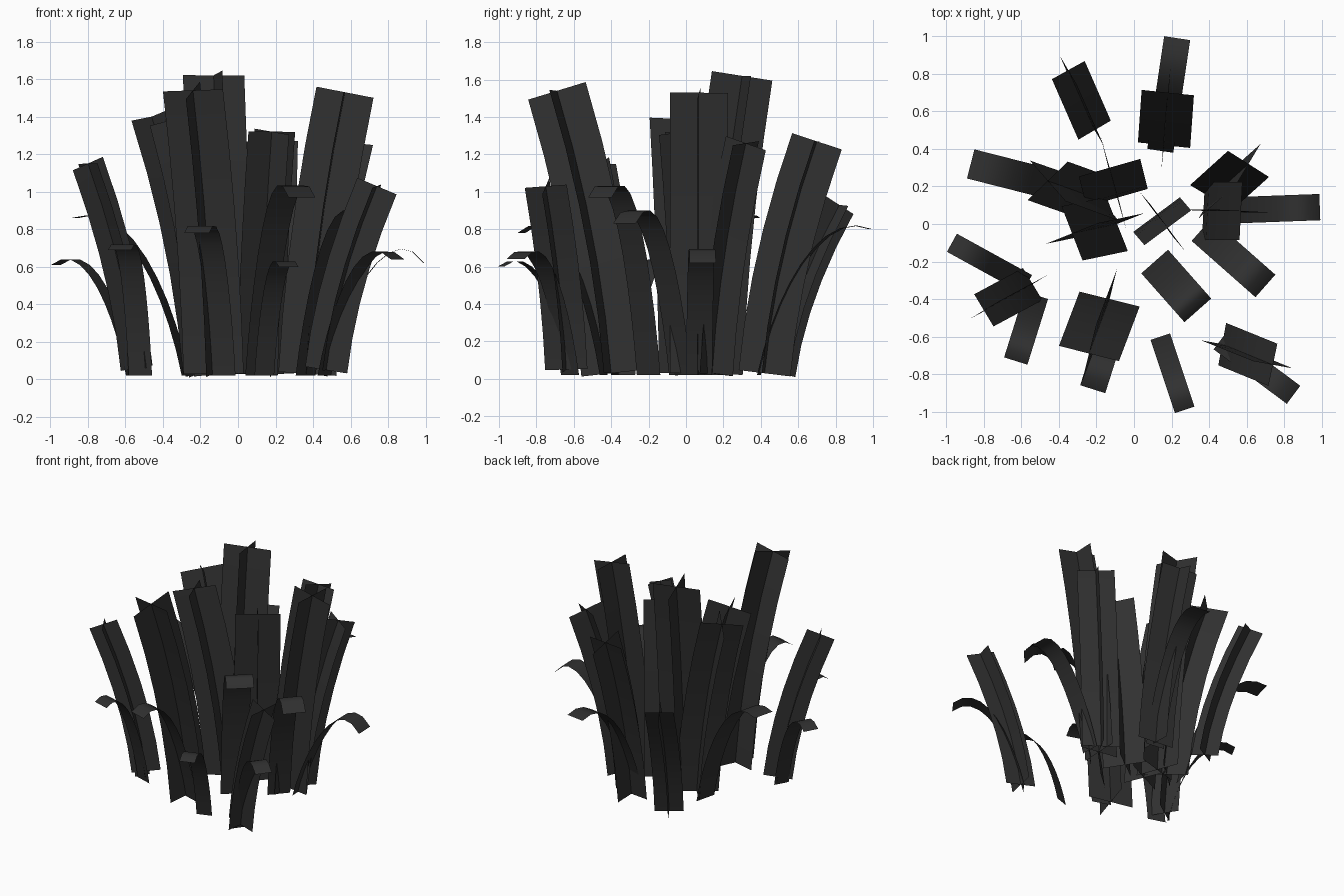
import bpy
from math import radians
from mathutils import Matrix, Vector

cube = bpy.data.objects.get("Cube")
if cube:
    bpy.data.objects.remove(cube, do_unlink=True)

# Single dark material
charcoal = bpy.data.materials.new("charcoal")
charcoal.use_nodes = True
charcoal.diffuse_color = (0.03, 0.03, 0.03, 1)
charcoal.node_tree.nodes["Principled BSDF"].inputs["Base Color"].default_value = (0.03, 0.03, 0.03, 1)


def bezier(points, t):
    # Repeated interpolation gives a curve of any degree
    while len(points) > 1:
        points = [a.lerp(b, t) for a, b in zip(points, points[1:])]
    return points[0]


def sweep(name, controls, width, steps, crossed, yaw=0):
    """Sweep a flat strip along a curve, with a second strip across it if asked."""
    path = [bezier(controls, i / steps) for i in range(steps + 1)]
    lean = controls[-1] - controls[0]
    level = Matrix.Rotation(radians(yaw), 3, "Z") @ Vector((-lean.y, lean.x, 0)).normalized()
    verts, faces = [], []
    for strip in range(2 if crossed else 1):
        first = len(verts)
        for i, p in enumerate(path):
            tangent = (path[min(i + 1, steps)] - path[max(i - 1, 0)]).normalized()
            across = (level - tangent * level.dot(tangent)).normalized()
            if strip:
                across = across.cross(tangent)
            verts += [p - across * width / 2, p, p + across * width / 2]
        for i in range(steps):
            for j in range(2):
                a = first + 3 * i + j
                faces.append((a, a + 1, a + 4, a + 3))
    mesh = bpy.data.meshes.new(name)
    mesh.from_pydata(verts, [], faces)
    mesh.materials.append(charcoal)
    for poly in mesh.polygons:
        poly.use_smooth = True
    obj = bpy.data.objects.new(name, mesh)
    bpy.context.collection.objects.link(obj)


def blade(name, base, top, width, yaw=0):
    a, b = Vector(base), Vector(top)
    middle = a.lerp(b, 0.2)
    middle.z = b.z / 2
    sweep(name, [a, middle, b], width, 5, True, yaw)


def leaf(name, base, tip, width, arch=1.3, reach=0.55):
    a, b = Vector((*base, 0.02)), Vector(tip)
    low, high = a.lerp(b, 0.15), a.lerp(b, reach)
    low.z, high.z = b.z * 0.55, b.z * arch
    sweep(name, [a, low, high, b], width, 10, False)


# Tall upright blades, each made of two crossed strips
blade("back_blade", (0.16, 0.42, 0.03), (0.18, 0.70, 1.27), 0.28, -2)
blade("back_right_blade", (-0.21, 0.50, 0.03), (-0.35, 0.82, 0.93), 0.20, 7)
blade("left_tall_blade", (0.37, 0.07, 0.03), (0.57, 0.07, 1.53), 0.31, -3)
blade("left_rear_blade", (0.41, 0.14, 0.03), (0.61, 0.32, 1.26), 0.26, 17)
blade("front_tall_blade", (-0.13, -0.40, 0.03), (-0.24, -0.69, 1.54), 0.33, 7)
blade("rear_tall_blade", (-0.09, 0.14, 0.03), (-0.13, 0.30, 1.62), 0.34, 2)
blade("centre_right_blade", (-0.09, 0.00, 0.03), (-0.33, -0.05, 1.39), 0.31, 10)
blade("right_rear_blade", (-0.18, 0.13, 0.03), (-0.46, 0.23, 1.40), 0.30, -29)
blade("right_front_blade", (-0.54, -0.32, 0.06), (-0.80, -0.46, 1.15), 0.20, 3)
blade("left_front_blade", (0.47, -0.64, 0.05), (0.74, -0.75, 1.03), 0.23, 12)
blade("centre_blade", (0.12, 0.05, 0.03), (0.18, -0.02, 1.32), 0.31, -4)

# Low leaves that arch over at the tip
leaf("back_leaf", (0.14, 0.39), (0.23, 0.99, 0.80), 0.14, 1.15)
leaf("left_leaf", (0.45, 0.07), (0.99, 0.09, 0.62), 0.14, 1.45, 0.65)
leaf("front_upper_leaf", (0.11, -0.20), (0.34, -0.46, 0.97), 0.19)
leaf("left_front_leaf", (0.36, -0.03), (0.70, -0.33, 0.83), 0.16, 1.35)
leaf("front_leaf", (0.14, -0.60), (0.27, -0.99, 0.60), 0.11, 1.25)
leaf("front_right_leaf", (-0.08, -0.44), (-0.22, -0.88, 0.78), 0.14, 1.25)
leaf("right_front_leaf", (-0.52, -0.38), (-0.63, -0.73, 0.69), 0.13, 1.22)
leaf("right_leaf", (-0.57, -0.32), (-0.97, -0.10, 0.61), 0.11, 1.25)
leaf("right_rear_leaf", (-0.28, 0.17), (-0.87, 0.32, 0.86), 0.16, 1.12)
leaf("left_corner_leaf", (0.46, -0.62), (0.85, -0.91, 0.64), 0.12)
